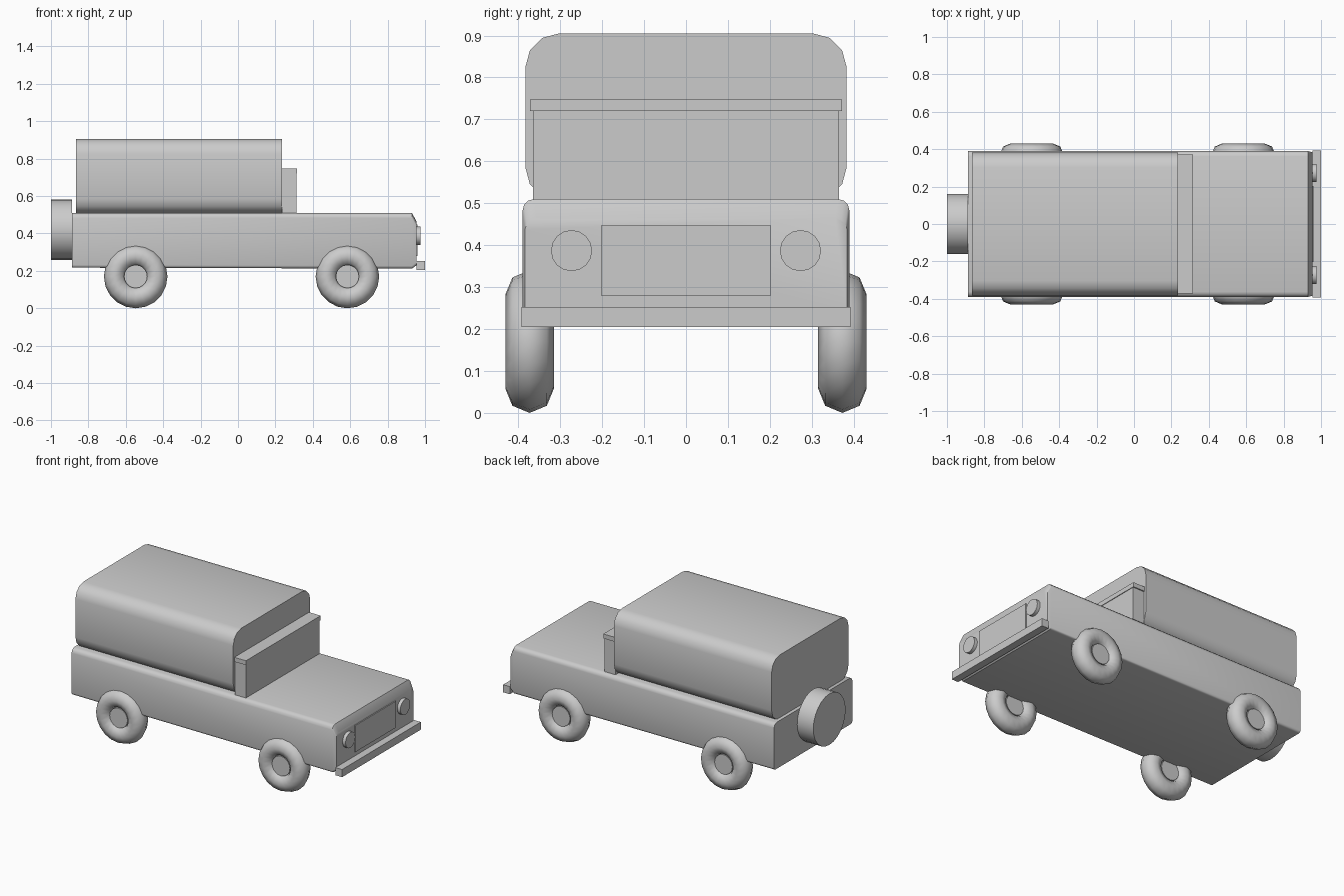
import bpy, bmesh
from math import sin, cos, pi, radians
from mathutils import Matrix, Vector

if "Cube" in bpy.data.objects:
    bpy.data.objects.remove(bpy.data.objects["Cube"])


def finish(bm, name, angle=None):
    bmesh.ops.recalc_face_normals(bm, faces=bm.faces[:])
    me = bpy.data.meshes.new(name)
    bm.to_mesh(me)
    bm.free()
    ob = bpy.data.objects.new(name, me)
    bpy.context.collection.objects.link(ob)
    if angle:
        bpy.ops.object.select_all(action='DESELECT')
        ob.select_set(True)
        bpy.context.view_layer.objects.active = ob
        bpy.ops.object.shade_smooth_by_angle(angle=radians(angle))
    return ob


def box(name, x0, x1, half_y, z0, z1):
    bm = bmesh.new()
    bmesh.ops.create_cube(bm, size=1)
    bmesh.ops.scale(bm, vec=(x1 - x0, 2 * half_y, z1 - z0), verts=bm.verts)
    bmesh.ops.translate(bm, vec=((x0 + x1) / 2, 0, (z0 + z1) / 2), verts=bm.verts)
    return finish(bm, name)


def cylinder(name, centre, radius, depth, axis, sides):
    bm = bmesh.new()
    rot = Matrix.Rotation(pi / 2, 4, 'Y' if axis == 'X' else 'X')
    bmesh.ops.create_cone(bm, cap_ends=True, segments=sides, radius1=radius,
                          radius2=radius, depth=depth,
                          matrix=Matrix.Translation(centre) @ rot)
    return finish(bm, name, 35)


def rounded(half_y, z0, z1, r_bottom, r_top, n=3):
    """Rounded rectangle in the YZ plane."""
    pts = []
    for k, (sy, sz) in enumerate([(1, 1), (-1, 1), (-1, -1), (1, -1)]):
        r = r_top if sz > 0 else r_bottom
        cy, cz = sy * (half_y - r), (z1 - r if sz > 0 else z0 + r)
        for i in range(n + 1):
            a = (k + i / n) * pi / 2
            pts.append((cy + r * cos(a), cz + r * sin(a)))
    return pts


def loft(name, sections, angle):
    bm = bmesh.new()
    rings = [[bm.verts.new((x, y, z)) for y, z in prof] for x, prof in sections]
    n = len(rings[0])
    for a, b in zip(rings, rings[1:]):
        for i in range(n):
            j = (i + 1) % n
            bm.faces.new((a[i], a[j], b[j], b[i]))
    bm.faces.new(rings[0])
    bm.faces.new(rings[-1])
    return finish(bm, name, angle)


def tyre(name, centre, major=0.112, minor=0.058, sides=20, ring=8):
    bm = bmesh.new()
    rings = []
    for i in range(sides):
        a = 2 * pi * i / sides
        loop = []
        for j in range(ring):
            b = 2 * pi * j / ring
            r = major + minor * cos(b)
            loop.append(bm.verts.new(Vector(centre) + Vector(
                (r * cos(a), minor * sin(b), r * sin(a)))))
        rings.append(loop)
    for i in range(sides):
        p, q = rings[i], rings[(i + 1) % sides]
        for j in range(ring):
            k = (j + 1) % ring
            bm.faces.new((p[j], p[k], q[k], q[j]))
    return finish(bm, name, 60)


# Main body with a tapered nose
loft("body", [(-0.887, rounded(0.39, 0.217, 0.51, 0.015, 0.028)),
              (0.93, rounded(0.39, 0.212, 0.51, 0.015, 0.028)),
              (0.954, rounded(0.384, 0.23, 0.465, 0.015, 0.028))], 35)

# Canopy over the cabin and load bed
canopy = rounded(0.383, 0.505, 0.905, 0.08, 0.08)
loft("canopy", [(-0.865, canopy), (0.235, canopy)], 35)

# Windscreen and its top rail
box("windscreen", 0.235, 0.312, 0.365, 0.50, 0.722)
box("windscreen_rail", 0.235, 0.316, 0.372, 0.72, 0.748)

# Nose details
box("grille", 0.94, 0.96, 0.203, 0.28, 0.447)
box("front_bumper", 0.954, 1.0, 0.392, 0.205, 0.253)
for side, s in (("right", -1), ("left", 1)):
    cylinder("headlight_" + side, (0.96, s * 0.273, 0.387), 0.049, 0.03, 'X', 16)

# Wheels
for end, x in (("rear", -0.547), ("front", 0.585)):
    for side, s in (("right", -1), ("left", 1)):
        tyre(f"tyre_{end}_{side}", (x, s * 0.373, 0.17))
        cylinder(f"hub_{end}_{side}", (x, s * 0.373, 0.17), 0.062, 0.07, 'Y', 20)

# Spare wheel on the tailgate
cylinder("spare_wheel", (-0.944, 0, 0.42), 0.161, 0.112, 'X', 24)
